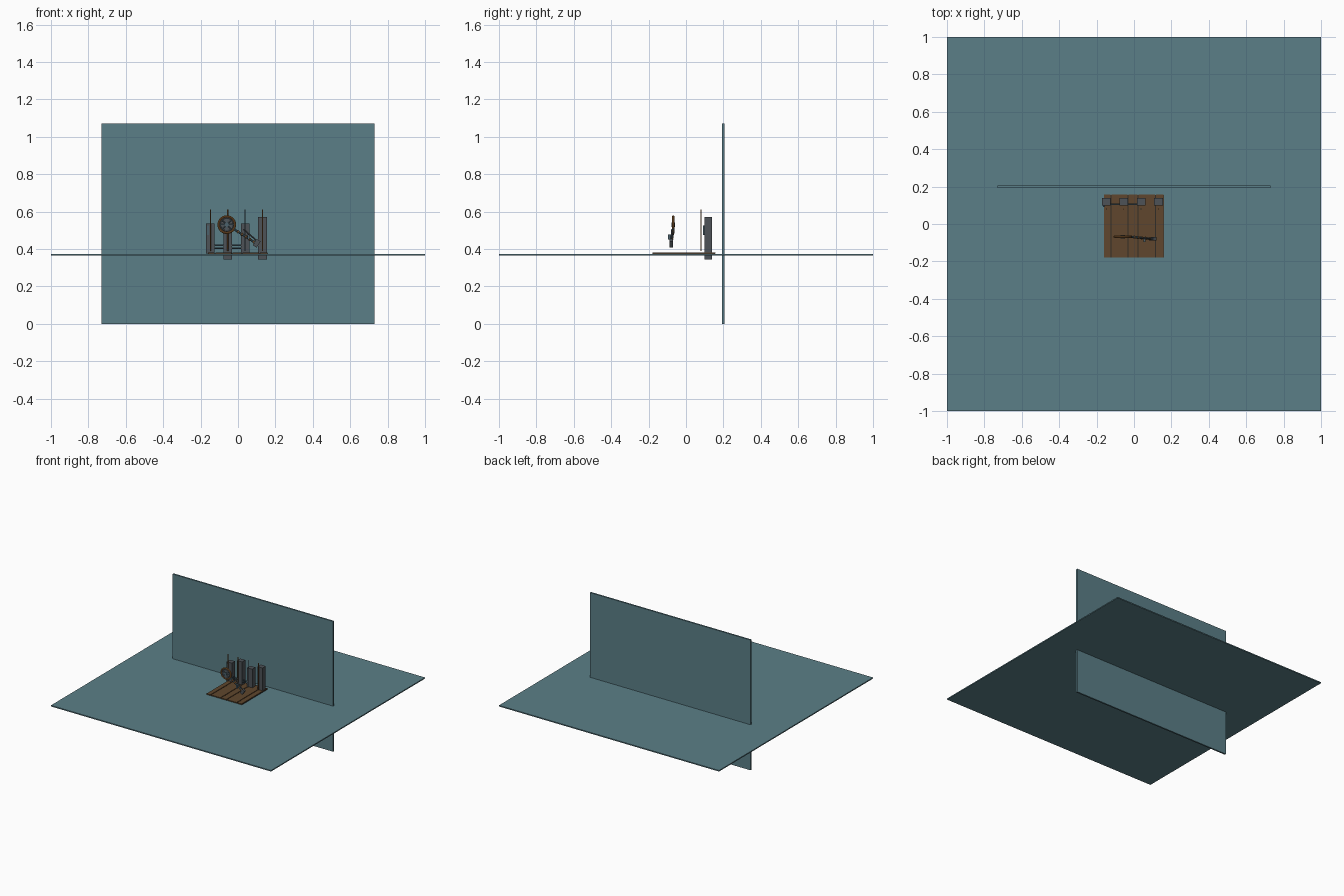
import bpy, math
from mathutils import Vector

if "Cube" in bpy.data.objects:
    bpy.data.objects.remove(bpy.data.objects["Cube"])


def material(name, rgb):
    m = bpy.data.materials.new(name)
    m.diffuse_color = (*rgb, 1)
    m.use_nodes = True
    m.node_tree.nodes["Principled BSDF"].inputs["Base Color"].default_value = m.diffuse_color
    return m


TEAL = material("slate teal", (0.105, 0.212, 0.245))
BROWN = material("wood brown", (0.115, 0.062, 0.026))
DARK = material("dark gap", (0.03, 0.025, 0.02))
STONE = material("stone grey", (0.075, 0.085, 0.095))
STEEL = material("steel blue", (0.07, 0.12, 0.15))
COPPER = material("copper", (0.30, 0.13, 0.035))


def box(name, lo, hi, mat):
    lo, hi = Vector(lo), Vector(hi)
    bpy.ops.mesh.primitive_cube_add(size=1, location=(lo + hi) / 2)
    ob = bpy.context.object
    ob.name = name
    ob.scale = hi - lo
    ob.data.materials.append(mat)
    return ob


def rod(name, a, b, r, mat, sides=8):
    a, b = Vector(a), Vector(b)
    bpy.ops.mesh.primitive_cylinder_add(vertices=sides, radius=r,
                                        depth=(b - a).length, location=(a + b) / 2)
    ob = bpy.context.object
    ob.name = name
    ob.rotation_euler = (b - a).to_track_quat('Z', 'Y').to_euler()
    ob.data.materials.append(mat)
    return ob


def ring(name, centre, major, minor, mat):
    bpy.ops.mesh.primitive_torus_add(location=centre, rotation=(math.pi / 2, 0, 0),
                                     major_radius=major, minor_radius=minor,
                                     major_segments=28, minor_segments=8)
    ob = bpy.context.object
    ob.name = name
    ob.data.materials.append(mat)
    bpy.ops.object.shade_smooth_by_angle()


# Large floor slab and backdrop wall
box("floor", (-1, -1, 0.365), (1, 1, 0.374), TEAL)
box("back_wall", (-0.73, 0.193, 0), (0.73, 0.206, 1.07), TEAL)

# Plank deck over a dark base
box("deck_base", (-0.16, -0.178, 0.374), (0.16, 0.155, 0.377), DARK)
edges = [-0.163, -0.122, -0.032, 0.022, 0.115, 0.16]
for i in range(len(edges) - 1):
    box("deck_plank", (edges[i] + 0.003, -0.18, 0.375),
        (edges[i + 1] - 0.003, 0.157, 0.382), BROWN)

# Four square pillars, each with a thin rod in front
pillars = [(-0.148, 0.376, 0.535, COPPER), (-0.055, 0.345, 0.57, COPPER),
           (0.038, 0.376, 0.535, STEEL), (0.131, 0.345, 0.57, COPPER)]
for x, z0, z1, mat in pillars:
    box("pillar", (x - 0.023, 0.098, z0), (x + 0.023, 0.14, z1), STONE)
    rod("thin_rod", (x, 0.08, 0.39), (x, 0.08, 0.61), 0.003, mat)

# Horizontal rails and a small plate on the left pillar
for z in (0.405, 0.419):
    rod("rail", (-0.128, 0.105, z), (0.018, 0.105, z), 0.004, STEEL)
box("pillar_plate", (-0.166, 0.091, 0.475), (-0.156, 0.098, 0.525), STEEL)

# Wheel: copper rim, inner steel ring, hub and spokes
cx, cy, cz = -0.06, -0.068, 0.53
ring("wheel_rim", (cx, cy, cz), 0.044, 0.006, COPPER)
ring("wheel_inner_ring", (cx, cy, cz), 0.034, 0.005, STONE)
rod("wheel_disc", (cx, cy - 0.003, cz), (cx, cy + 0.003, cz), 0.036, STONE, 28)
rod("wheel_hub", (cx, cy - 0.01, cz), (cx, cy + 0.008, cz), 0.012, STEEL, 16)
for k in range(4):
    a = k * math.pi / 4
    d = Vector((math.cos(a), 0, math.sin(a))) * 0.034
    c = Vector((cx, cy - 0.004, cz))
    rod("wheel_spoke", c - d, c + d, 0.0025, STEEL, 6)

# Slanted arm with copper bands and a block at the lower end
start, end = Vector((-0.02, -0.068, 0.505)), Vector((0.105, -0.08, 0.425))
rod("arm", start, end, 0.006, STEEL)
for k in range(1, 6):
    p = start.lerp(end, k / 6)
    d = (end - start).normalized() * 0.004
    rod("arm_band", p - d, p + d, 0.008, COPPER)
rod("arm_link", (0.03, -0.075, 0.505), (0.105, -0.08, 0.44), 0.004, STONE)
block = box("arm_block", (0.088, -0.088, 0.41), (0.112, -0.07, 0.45), STONE)
block.rotation_euler = (0, math.radians(32), 0)
box("arm_knob", (0.05, -0.097, 0.45), (0.062, -0.07, 0.478), STEEL)
